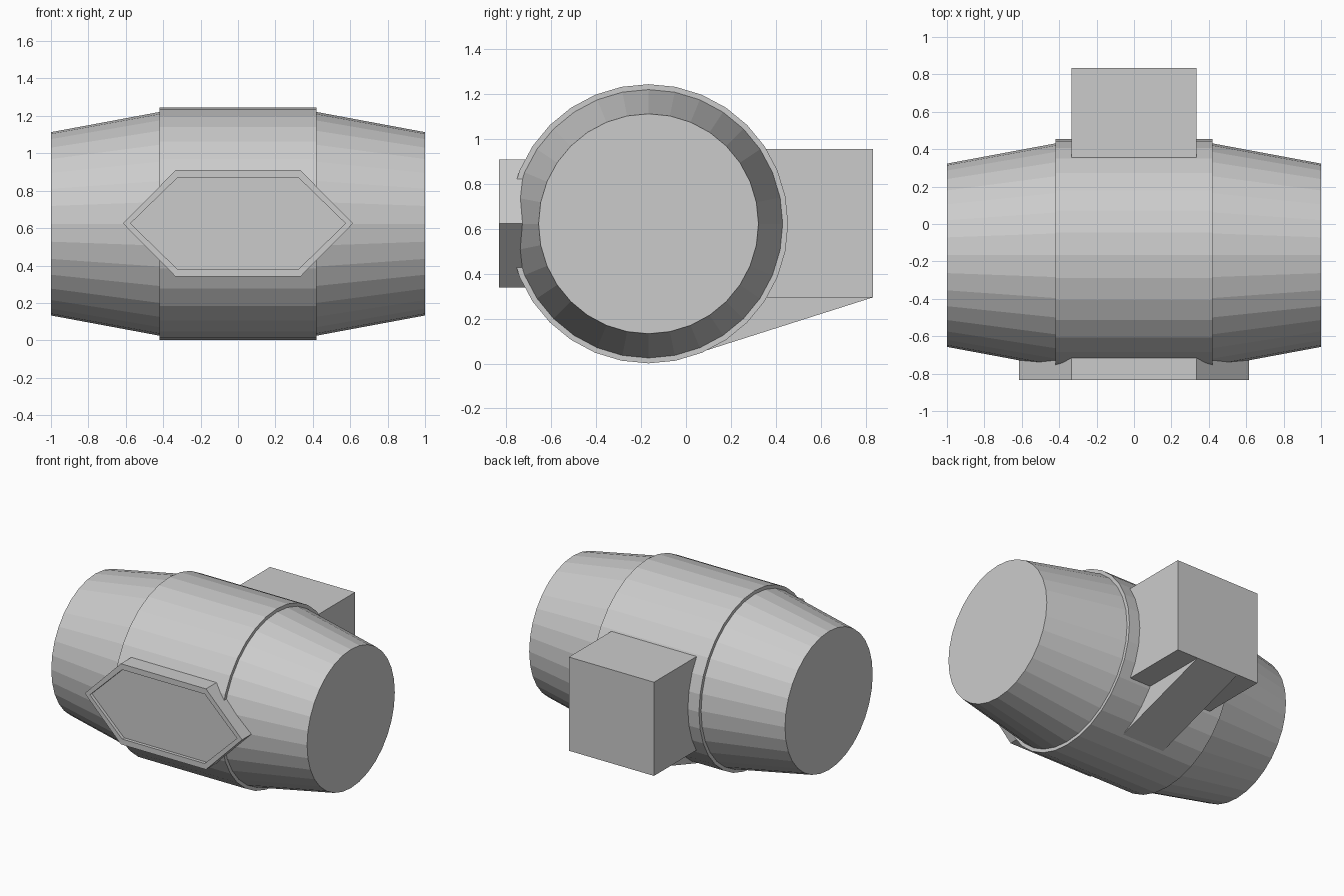
import bpy
import bmesh
from math import pi, sin, cos

cube = bpy.data.objects.get("Cube")
if cube:
    bpy.data.objects.remove(cube, do_unlink=True)

grey = bpy.data.materials.new("plain grey")
grey.use_nodes = True
colour = (0.6, 0.6, 0.6, 1)
grey.diffuse_color = colour
grey.node_tree.nodes["Principled BSDF"].inputs["Base Color"].default_value = colour

AXIS_Y, AXIS_Z = -0.167, 0.623
SIDES = 32


def finish(name, bm):
    bmesh.ops.recalc_face_normals(bm, faces=bm.faces)
    mesh = bpy.data.meshes.new(name)
    bm.to_mesh(mesh)
    bm.free()
    mesh.materials.append(grey)
    obj = bpy.data.objects.new(name, mesh)
    bpy.context.collection.objects.link(obj)
    return obj


def loft(bm, rings):
    """Skin a row of equal-length point rings and cap both ends."""
    loops = [[bm.verts.new(p) for p in ring] for ring in rings]
    for a, b in zip(loops, loops[1:]):
        for i in range(len(a)):
            j = (i + 1) % len(a)
            bm.faces.new((a[i], a[j], b[j], b[i]))
    bm.faces.new(loops[0])
    bm.faces.new(loops[-1])


def ring(x, radius):
    return [(x, AXIS_Y + radius * cos(2 * pi * i / SIDES),
             AXIS_Z + radius * sin(2 * pi * i / SIDES)) for i in range(SIDES)]


# Barrel: tapered ends with a raised middle band
half = [(1.0, 0.49), (0.42, 0.598), (0.42, 0.622)]
profile = [(-x, r) for x, r in half] + half[::-1]
bm = bmesh.new()
loft(bm, [ring(x, r) for x, r in profile])
finish("barrel", bm)


# Front hexagonal plate with a rim around a recessed panel
def hexagon(y, tip, corner, height):
    outline = [(tip, 0), (corner, height), (-corner, height),
               (-tip, 0), (-corner, -height), (corner, -height)]
    return [(x, y, AXIS_Z + 0.002 + z) for x, z in outline]


outer, inner = (0.615, 0.333, 0.285), (0.575, 0.323, 0.245)
bm = bmesh.new()
loft(bm, [hexagon(-0.55, *outer), hexagon(-0.833, *outer),
          hexagon(-0.833, *inner), hexagon(-0.81, *inner)])
finish("front_hatch", bm)


# Rear box and the sloping brace beneath it
def extrude_x(name, outline, half_width):
    bm = bmesh.new()
    loft(bm, [[(x, y, z) for y, z in outline] for x in (-half_width, half_width)])
    finish(name, bm)


extrude_x("rear_box", [(0.2, 0.295), (0.833, 0.295), (0.833, 0.957), (0.2, 0.957)], 0.333)
extrude_x("rear_brace", [(0.0, 0.03), (0.833, 0.295), (0.2, 0.295), (0.0, 0.25)], 0.167)
